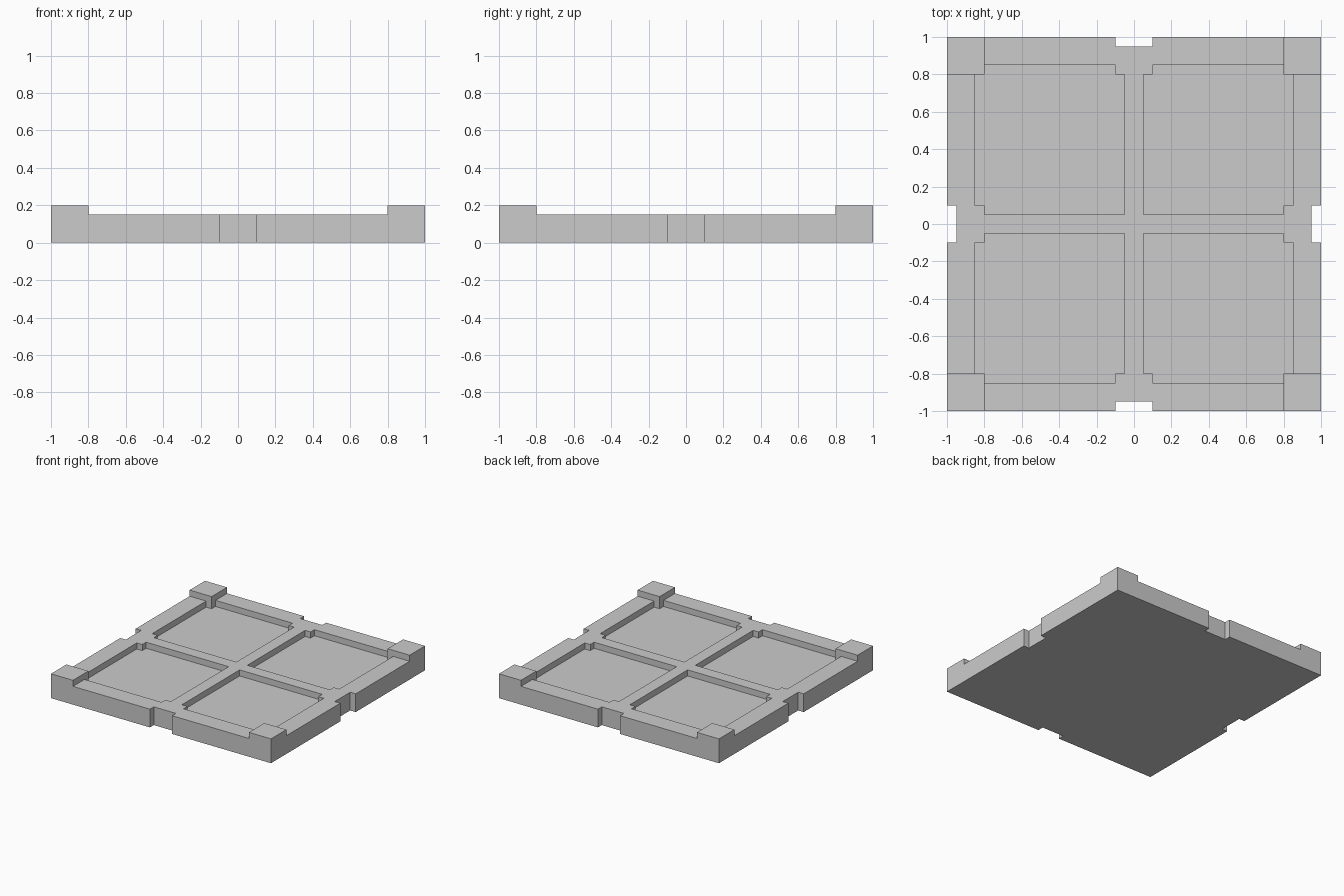
import bpy, bmesh
from mathutils import Vector

if "Cube" in bpy.data.objects:
    bpy.data.objects.remove(bpy.data.objects["Cube"])

# Grid lines of the tile: mirrored in x and y, plus the height levels
HALF = [0.05, 0.1, 0.8, 0.85, 0.95, 1.0]
GRID = [-v for v in reversed(HALF)] + HALF
LEVELS = [0.0, 0.1, 0.15, 0.2]


def height(x, y):
    """Top of the tile at a point, by feature."""
    lo, hi = sorted((abs(x), abs(y)))
    if hi > 1 or (hi > 0.95 and lo < 0.1):
        return 0.0                      # outside, or in an edge notch
    if lo > 0.8:
        return 0.2                      # raised corner block
    if lo < 0.05 or hi > 0.85 or (lo < 0.1 and hi > 0.8):
        return 0.15                     # ribs, rim and notch surrounds
    return 0.1                          # recessed panel


def solid(p):
    return 0 < p.z < height(p.x, p.y)


# Skin of the tile: one quad wherever solid meets empty
bm = bmesh.new()
axes = (GRID, GRID, LEVELS)
for i in range(len(GRID) - 1):
    for j in range(len(GRID) - 1):
        for k in range(len(LEVELS) - 1):
            lo = Vector((GRID[i], GRID[j], LEVELS[k]))
            hi = Vector((GRID[i + 1], GRID[j + 1], LEVELS[k + 1]))
            mid = (lo + hi) / 2
            if not solid(mid):
                continue
            for a in range(3):
                u, v = (a + 1) % 3, (a + 2) % 3
                for side, sign in ((lo, -1), (hi, 1)):
                    probe = mid.copy()
                    probe[a] = side[a] + sign * 0.01
                    if solid(probe):
                        continue
                    quad = []
                    for cu, cv in ((lo, lo), (hi, lo), (hi, hi), (lo, hi)):
                        co = Vector()
                        co[a], co[u], co[v] = side[a], cu[u], cv[v]
                        quad.append(bm.verts.new(co))
                    bm.faces.new(quad if sign > 0 else quad[::-1])

# Weld the quads and merge flat areas into clean faces
bmesh.ops.remove_doubles(bm, verts=bm.verts[:], dist=0.0005)
bmesh.ops.dissolve_limit(bm, angle_limit=0.01, verts=bm.verts[:], edges=bm.edges[:])
bmesh.ops.recalc_face_normals(bm, faces=bm.faces[:])

mesh = bpy.data.meshes.new("floor_tile")
bm.to_mesh(mesh)
bm.free()
bpy.context.collection.objects.link(bpy.data.objects.new("floor_tile", mesh))
